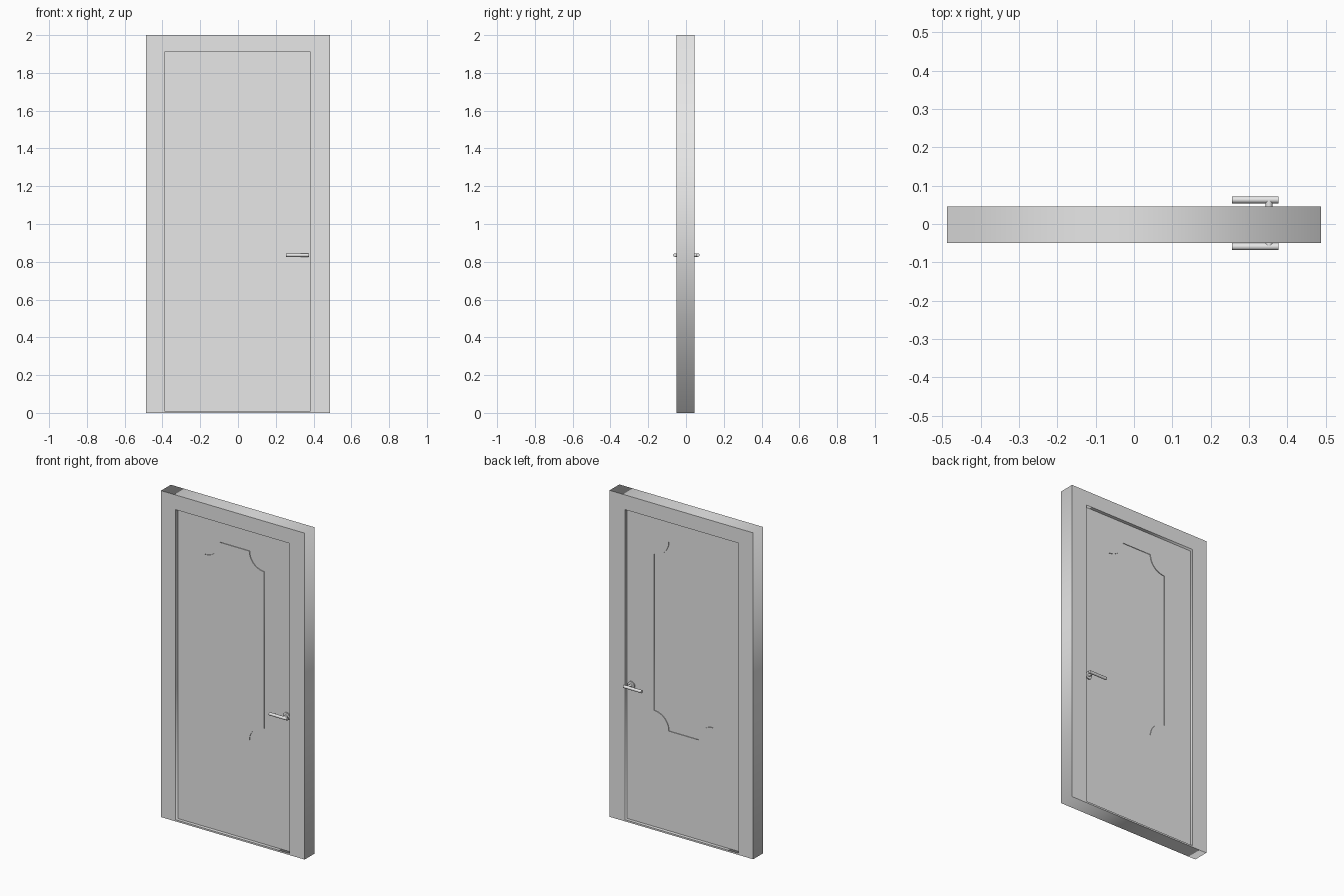
import bpy
import math

cube = bpy.data.objects.get("Cube")
if cube:
    bpy.data.objects.remove(cube, do_unlink=True)

grey = bpy.data.materials.new("plain grey")
grey.use_nodes = True
colour = (0.8, 0.8, 0.8, 1)
grey.diffuse_color = colour
grey.node_tree.nodes["Principled BSDF"].inputs["Base Color"].default_value = colour


def rect(x0, x1, z0, z1):
    return [(x0, z0), (x1, z0), (x1, z1), (x0, z1)]


def plate(name, loops, y0, y1):
    """Upright slab from outlines in x and z; inner outlines become holes."""
    curve = bpy.data.curves.new(name, "CURVE")
    curve.dimensions = "2D"
    curve.fill_mode = "BOTH"
    curve.extrude = (y1 - y0) / 2
    for loop in loops:
        spline = curve.splines.new("POLY")
        spline.points.add(len(loop) - 1)
        for point, (x, z) in zip(spline.points, loop):
            point.co = (x, z, 0, 1)
        spline.use_cyclic_u = True
    curve.materials.append(grey)
    obj = bpy.data.objects.new(name, curve)
    bpy.context.collection.objects.link(obj)
    obj.location.y = (y0 + y1) / 2
    obj.rotation_euler.x = math.pi / 2
    bpy.ops.object.select_all(action="DESELECT")
    obj.select_set(True)
    bpy.context.view_layer.objects.active = obj
    bpy.ops.object.convert(target="MESH")


def rod(name, centre, radius, length, axis):
    turn = (math.pi / 2, 0, 0) if axis == "y" else (0, math.pi / 2, 0)
    bpy.ops.mesh.primitive_cylinder_add(
        vertices=32, radius=radius, depth=length, location=centre, rotation=turn)
    obj = bpy.context.object
    obj.name = name
    obj.data.materials.append(grey)
    bpy.ops.object.shade_smooth_by_angle()


# Panel outline with scooped corners
HALF, TOP, BOTTOM, SCOOP = 0.2, 1.78, 0.62, 0.1
panel = []
corners = [(HALF, BOTTOM, 180), (HALF, TOP, 270), (-HALF, TOP, 0), (-HALF, BOTTOM, 90)]
for cx, cz, start in corners:
    for i in range(13):
        a = math.radians(start - 90 * i / 12)
        panel.append((cx + SCOOP * math.cos(a), cz + SCOOP * math.sin(a)))

# Frame with low threshold, door leaf, and centre panel pushed towards the front
opening = rect(-0.388, 0.383, 0.01, 1.91)
plate("door_frame", [rect(-0.487, 0.487, 0, 2), opening], -0.05, 0.045)
FRONT, BACK = -0.029, 0.024
plate("door_leaf", [opening, panel], FRONT, BACK)
plate("door_panel", [panel], FRONT - 0.004, BACK - 0.004)

# Lever handles on both faces
HX, HZ = 0.352, 0.835
for side, face, bar_y, out in (("front", FRONT, -0.059, -1), ("back", BACK, 0.063, 1)):
    rod(side + "_rosette", (HX, face + out * 0.003, HZ), 0.023, 0.008, "y")
    rod(side + "_handle_stem", (HX, (face + bar_y) / 2, HZ), 0.009, abs(bar_y - face), "y")
    rod(side + "_handle_lever", (0.316, bar_y, HZ), 0.009, 0.122, "x")
